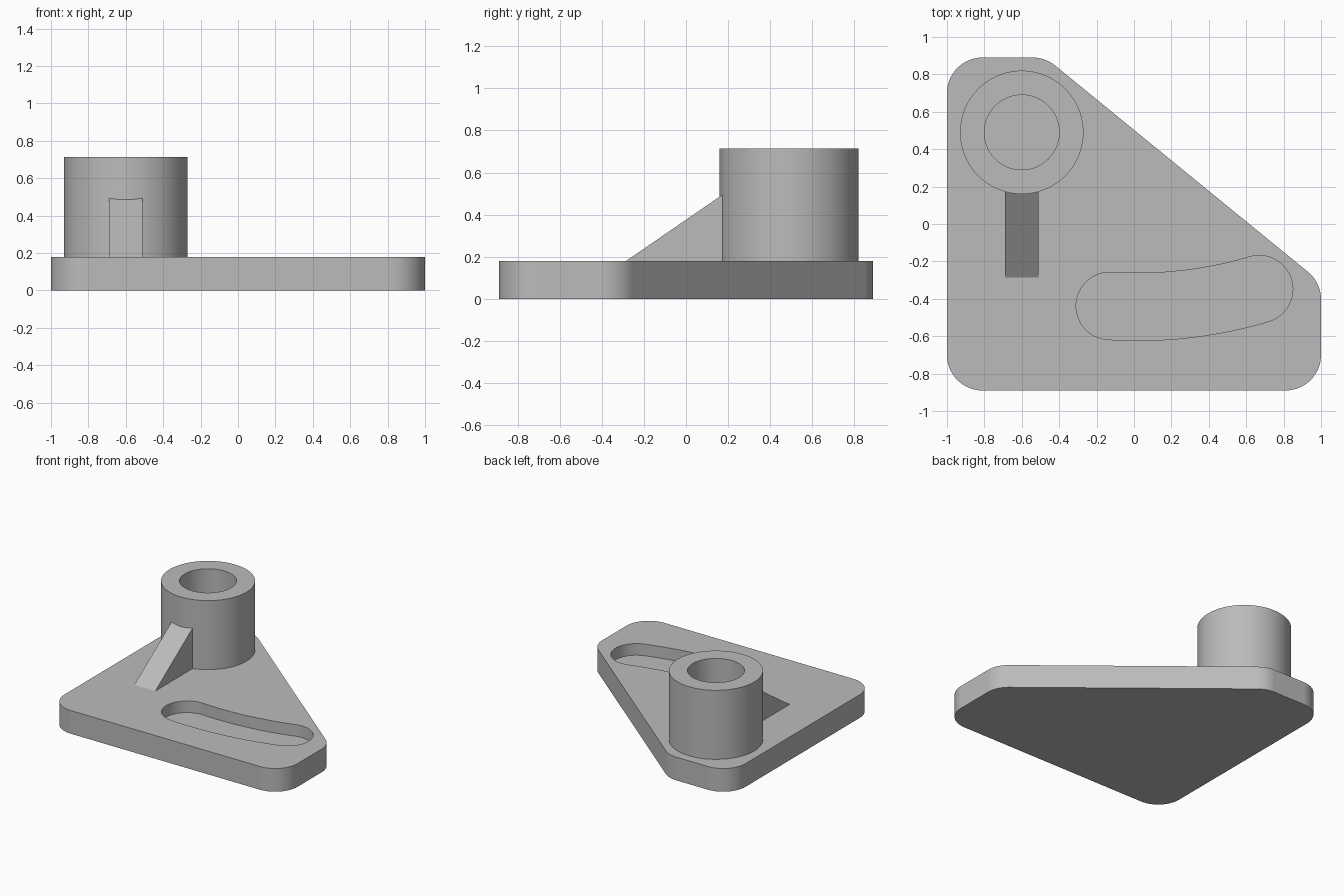
import bpy, bmesh, math
from mathutils import Vector, Matrix

if "Cube" in bpy.data.objects:
    bpy.data.objects.remove(bpy.data.objects["Cube"])

PLATE_TOP, BOSS_TOP, POCKET_FLOOR = 0.18, 0.715, 0.09
BOSS_X, BOSS_Y, BOSS_R, BORE_R = -0.6, 0.49, 0.33, 0.2

grey = bpy.data.materials.new("machined_grey")
grey.use_nodes = True
grey.diffuse_color = (0.5, 0.5, 0.5, 1)
grey.node_tree.nodes["Principled BSDF"].inputs["Base Color"].default_value = (0.5, 0.5, 0.5, 1)


def make_object(name, bm):
    bmesh.ops.recalc_face_normals(bm, faces=bm.faces)
    mesh = bpy.data.meshes.new(name)
    bm.to_mesh(mesh)
    bm.free()
    mesh.materials.append(grey)
    obj = bpy.data.objects.new(name, mesh)
    bpy.context.collection.objects.link(obj)
    return obj


def prism(name, outline, offset):
    """Extrude a closed outline of 3D points along an offset."""
    bm = bmesh.new()
    face = bm.faces.new([bm.verts.new(p) for p in outline])
    result = bmesh.ops.extrude_face_region(bm, geom=[face], use_keep_orig=True)
    moved = [v for v in result["geom"] if isinstance(v, bmesh.types.BMVert)]
    bmesh.ops.translate(bm, verts=moved, vec=offset)
    return make_object(name, bm)


def activate(obj):
    bpy.ops.object.select_all(action='DESELECT')
    obj.select_set(True)
    bpy.context.view_layer.objects.active = obj


def smooth(obj):
    activate(obj)
    bpy.ops.object.shade_smooth_by_angle(angle=math.radians(30))
    mod = obj.modifiers.new("clean_flats", 'WEIGHTED_NORMAL')
    mod.keep_sharp = True


def arc(cx, cy, r, start, end, steps=16):
    return [(cx + r * math.cos(start + (end - start) * i / steps),
             cy + r * math.sin(start + (end - start) * i / steps))
            for i in range(steps + 1)]


def rounded(corners, r):
    """Fillet every corner of a counter-clockwise convex polygon."""
    points = []
    for i, corner in enumerate(corners):
        p = Vector(corner)
        a = (p - Vector(corners[i - 1])).normalized()
        b = (Vector(corners[(i + 1) % len(corners)]) - p).normalized()
        turn = a.angle(b)
        start = p - a * r * math.tan(turn / 2)
        normal = Vector((-a.y, a.x))
        centre = start + normal * r
        angle = math.atan2(-normal.y, -normal.x)
        points += arc(centre.x, centre.y, r, angle, angle + turn)
    return points


# Base plate with one slanted side
corners = [(-1, -0.89), (1, -0.89), (1, -0.313), (-0.474, 0.89), (-1, 0.89)]
plate = prism("base_plate", [(x, y, 0) for x, y in rounded(corners, 0.19)],
              (0, 0, PLATE_TOP))

# Curved blind slot cut into the plate
slot_x, slot_r, bend_r = 0.02, 0.18, 2.27
bend_y = -0.443 + bend_r
down = -math.pi / 2
left, right = down - 0.066, down + 0.29
ends = [(slot_x + bend_r * math.cos(t), bend_y + bend_r * math.sin(t)) for t in (left, right)]
slot = arc(slot_x, bend_y, bend_r + slot_r, left, right, 24)
slot += arc(*ends[1], slot_r, right, right + math.pi, 24)[1:]
slot += arc(slot_x, bend_y, bend_r - slot_r, right, left, 24)[1:]
slot += arc(*ends[0], slot_r, left + math.pi, left + 2 * math.pi, 24)[1:-1]
cutter = prism("slot_cutter", [(x, y, POCKET_FLOOR) for x, y in slot], (0, 0, 0.3))
cutter.hide_render = True
cut = plate.modifiers.new("slot", 'BOOLEAN')
cut.operation, cut.solver, cut.object = 'DIFFERENCE', 'EXACT', cutter
activate(plate)
bpy.ops.object.modifier_apply(modifier="slot")
bpy.data.objects.remove(cutter)
smooth(plate)

# Hollow boss, turned from its wall section
bm = bmesh.new()
section = [(BORE_R, PLATE_TOP), (BOSS_R, PLATE_TOP), (BOSS_R, BOSS_TOP), (BORE_R, BOSS_TOP)]
verts = [bm.verts.new((BOSS_X + r, BOSS_Y, z)) for r, z in section]
edges = [bm.edges.new((verts[i - 1], verts[i])) for i in range(4)]
bmesh.ops.spin(bm, geom=verts + edges, cent=(BOSS_X, BOSS_Y, 0), axis=(0, 0, 1),
               angle=2 * math.pi, steps=96)
bmesh.ops.remove_doubles(bm, verts=bm.verts, dist=0.0005)
smooth(make_object("boss", bm))

# Triangular rib bracing the boss
rib = [(-0.69, -0.285, PLATE_TOP), (-0.69, 0.2, PLATE_TOP), (-0.69, 0.2, 0.513)]
prism("support_rib", rib, (0.18, 0, 0))
